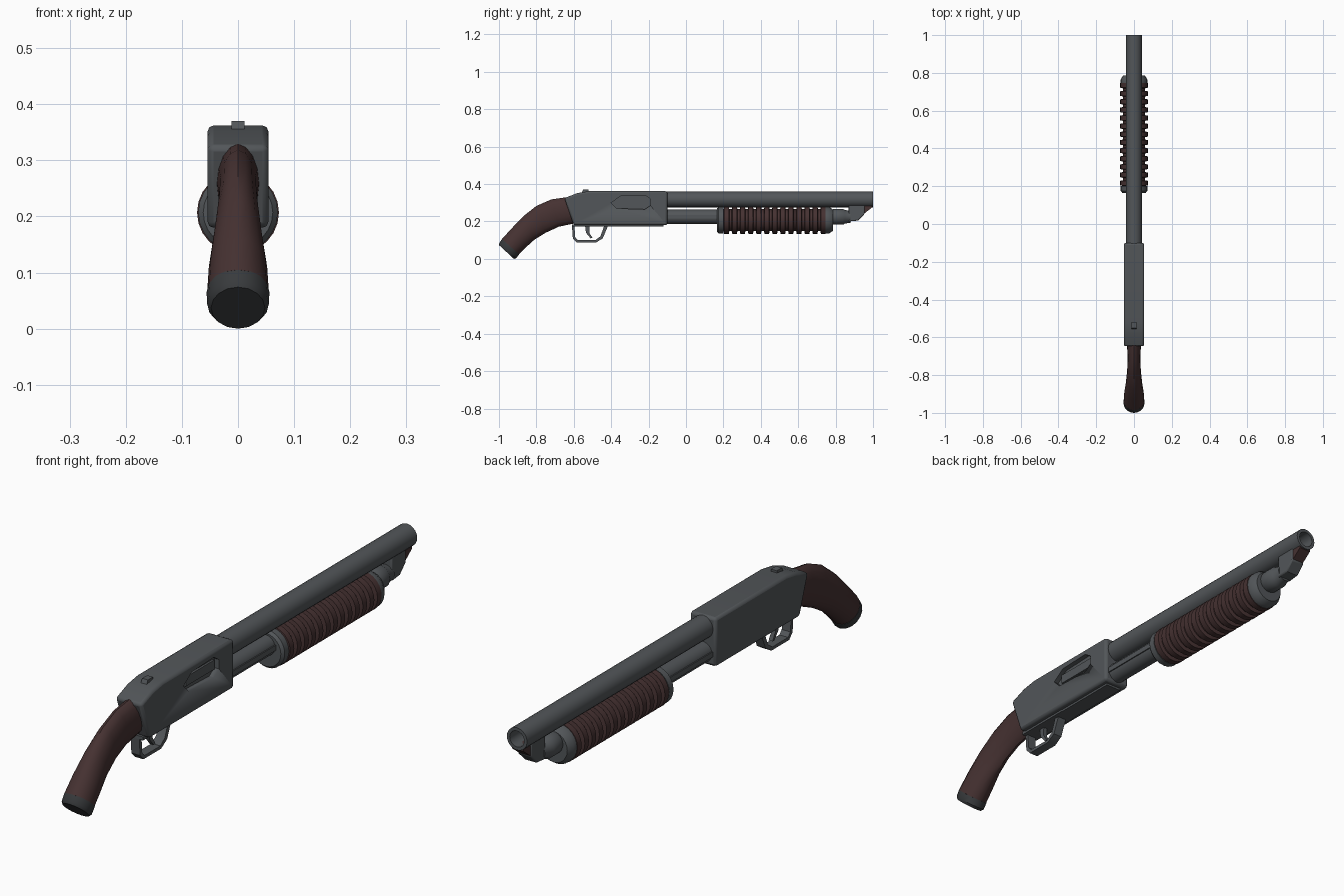
import bpy, bmesh, math
from mathutils import Vector

cube = bpy.data.objects.get("Cube")
if cube:
    bpy.data.objects.remove(cube, do_unlink=True)


def material(name, rgb):
    m = bpy.data.materials.new(name)
    m.use_nodes = True
    m.diffuse_color = (*rgb, 1)
    bsdf = m.node_tree.nodes["Principled BSDF"]
    bsdf.inputs["Base Color"].default_value = (*rgb, 1)
    bsdf.inputs["Roughness"].default_value = 0.6
    return m


STEEL = material("gunmetal grey", (0.085, 0.093, 0.1))
DARK = material("dark rubber", (0.04, 0.043, 0.046))
WOOD = material("dark brown wood", (0.06, 0.031, 0.031))


def finish(bm, name, mat, angle=35):
    bmesh.ops.recalc_face_normals(bm, faces=bm.faces)
    mesh = bpy.data.meshes.new(name)
    bm.to_mesh(mesh)
    bm.free()
    mesh.materials.append(mat)
    ob = bpy.data.objects.new(name, mesh)
    bpy.context.collection.objects.link(ob)
    bpy.ops.object.select_all(action="DESELECT")
    ob.select_set(True)
    bpy.context.view_layer.objects.active = ob
    bpy.ops.object.shade_smooth_by_angle(angle=math.radians(angle))
    return ob


def skin(name, rings, mat, caps=True, closed=False):
    """Bridge a row of equal rings of points."""
    bm = bmesh.new()
    rows = [[bm.verts.new(p) for p in ring] for ring in rings]
    pairs = list(zip(rows, rows[1:])) + ([(rows[-1], rows[0])] if closed else [])
    for a, b in pairs:
        for i in range(len(a)):
            j = (i + 1) % len(a)
            bm.faces.new((a[i], a[j], b[j], b[i]))
    if caps and not closed:
        bm.faces.new(rows[0])
        bm.faces.new(rows[-1])
    return finish(bm, name, mat)


def lathe(name, profile, z, mat, sides=24, closed=False):
    """Turn (y, radius) points around a lengthwise axis at height z."""
    turn = [2 * math.pi * i / sides for i in range(sides)]
    rings = [[(r * math.cos(t), y, z + r * math.sin(t)) for t in turn] for y, r in profile]
    return skin(name, rings, mat, closed=closed)


def slab(name, outline, x0, x1, mat, bevel=0):
    """Extrude a (y, z) outline from x0 to x1."""
    ob = skin(name, [[(x, y, z) for y, z in outline] for x in (x0, x1)], mat)
    if bevel:
        mod = ob.modifiers.new("edges", "BEVEL")
        mod.width, mod.segments, mod.limit_method = bevel, 2, "ANGLE"
        mod.angle_limit = math.radians(40)
        bpy.ops.object.modifier_apply(modifier=mod.name)
    return ob


def loft(name, stations, mat, sides=16):
    """Oval sections between a top and a bottom (y, z) point."""
    rings = []
    for top, bottom, width in stations:
        a, b = Vector((0, *top)), Vector((0, *bottom))
        mid, half = (a + b) / 2, (a - b) / 2
        rings.append([mid + half * math.sin(t) + Vector((width * math.cos(t), 0, 0))
                      for t in (2 * math.pi * i / sides for i in range(sides))])
    return skin(name, rings, mat)


# Receiver with an ejection port cut in one side
receiver = slab("receiver", [(-0.6, 0.18), (-0.1, 0.18), (-0.1, 0.362), (-0.52, 0.362),
                             (-0.58, 0.352), (-0.65, 0.325)], -0.054, 0.054, STEEL, 0.01)
cutter = slab("port_cutter", [(-0.4, 0.3), (-0.37, 0.27), (-0.22, 0.265), (-0.19, 0.285),
                              (-0.19, 0.32), (-0.22, 0.34), (-0.35, 0.335)], 0.035, 0.1, STEEL)
cutter.hide_render = True
cut = receiver.modifiers.new("port", "BOOLEAN")
cut.operation, cut.object, cut.solver = "DIFFERENCE", cutter, "EXACT"
bpy.context.view_layer.objects.active = receiver
bpy.ops.object.modifier_apply(modifier=cut.name)
bpy.data.objects.remove(cutter, do_unlink=True)
slab("bolt", [(-0.37, 0.285), (-0.2, 0.285), (-0.2, 0.32), (-0.37, 0.32)], 0.03, 0.043, STEEL)
slab("safety", [(-0.56, 0.35), (-0.52, 0.35), (-0.52, 0.37), (-0.55, 0.37)], -0.012, 0.012, STEEL)
slab("loading_gate", [(-0.38, 0.172), (-0.12, 0.172), (-0.12, 0.185), (-0.38, 0.185)],
     -0.032, 0.032, STEEL)

# Barrel with an open bore, magazine tube and its cap
lathe("barrel", [(-0.12, 0.03), (-0.12, 0.042), (1, 0.042), (1, 0.03)], 0.318, STEEL, 20, True)
lathe("bore_plug", [(0.6, 0.031), (0.61, 0.031)], 0.318, DARK, 20)
lathe("magazine_tube", [(-0.12, 0.038), (0.8, 0.038)], 0.225, STEEL)
lathe("magazine_cap", [(0.775, 0.036), (0.79, 0.042), (0.84, 0.042), (0.85, 0.036),
                       (0.88, 0.032)], 0.225, STEEL)
slab("muzzle_lug", [(0.87, 0.2), (0.92, 0.205), (0.955, 0.24), (0.955, 0.29), (0.87, 0.29)],
     -0.028, 0.028, STEEL, 0.005)
slab("lug_insert", [(0.95, 0.24), (0.995, 0.275), (0.995, 0.285), (0.95, 0.29)],
     -0.024, 0.024, WOOD)

# Ribbed sliding fore-end between two collars
ribs, start, end = 13, 0.195, 0.755
pitch = (end - start) / ribs
profile = []
for i in range(ribs):
    y = start + i * pitch
    profile += [(y, 0.059), (y + pitch * 0.15, 0.059), (y + pitch * 0.22, 0.073),
                (y + pitch * 0.78, 0.073), (y + pitch * 0.85, 0.059)]
lathe("fore_end", profile + [(end, 0.059)], 0.207, WOOD)
lathe("rear_collar", [(0.165, 0.062), (0.175, 0.071), (0.2, 0.071)], 0.207, STEEL)
lathe("front_collar", [(0.745, 0.071), (0.765, 0.071), (0.785, 0.058)], 0.207, STEEL)
for side, label in ((1, "left"), (-1, "right")):
    x = side * 0.032
    slab(label + "_action_bar", [(-0.12, 0.215), (0.2, 0.215), (0.2, 0.235), (-0.12, 0.235)],
         x - 0.009, x + 0.009, STEEL)

# Curved pistol grip and butt cap
loft("grip", [((-0.635, 0.33), (-0.595, 0.19), 0.038),
              ((-0.72, 0.318), (-0.68, 0.172), 0.034),
              ((-0.8, 0.283), (-0.75, 0.14), 0.036),
              ((-0.87, 0.228), (-0.81, 0.103), 0.043),
              ((-0.935, 0.16), (-0.858, 0.06), 0.052),
              ((-0.985, 0.105), (-0.893, 0.025), 0.055)], WOOD)
loft("butt_cap", [((-0.984, 0.106), (-0.892, 0.024), 0.056),
                  ((-0.998, 0.085), (-0.908, 0.003), 0.055),
                  ((-1.0, 0.074), (-0.92, 0.0), 0.048)], DARK)

# Trigger guard loop and trigger
outer = [(-0.61, 0.182), (-0.605, 0.11), (-0.585, 0.088), (-0.48, 0.088), (-0.445, 0.11),
         (-0.415, 0.182)]
inner = [(-0.435, 0.182), (-0.458, 0.12), (-0.485, 0.1), (-0.578, 0.1), (-0.592, 0.115),
         (-0.597, 0.182)]
slab("trigger_guard", outer + inner, -0.018, 0.018, STEEL)
slab("trigger", [(-0.54, 0.182), (-0.515, 0.182), (-0.517, 0.14), (-0.5, 0.112),
                 (-0.51, 0.11), (-0.535, 0.14)], -0.008, 0.008, STEEL)
slab("guard_plate", [(-0.61, 0.172), (-0.38, 0.172), (-0.38, 0.185), (-0.61, 0.185)],
     -0.034, 0.034, STEEL)
